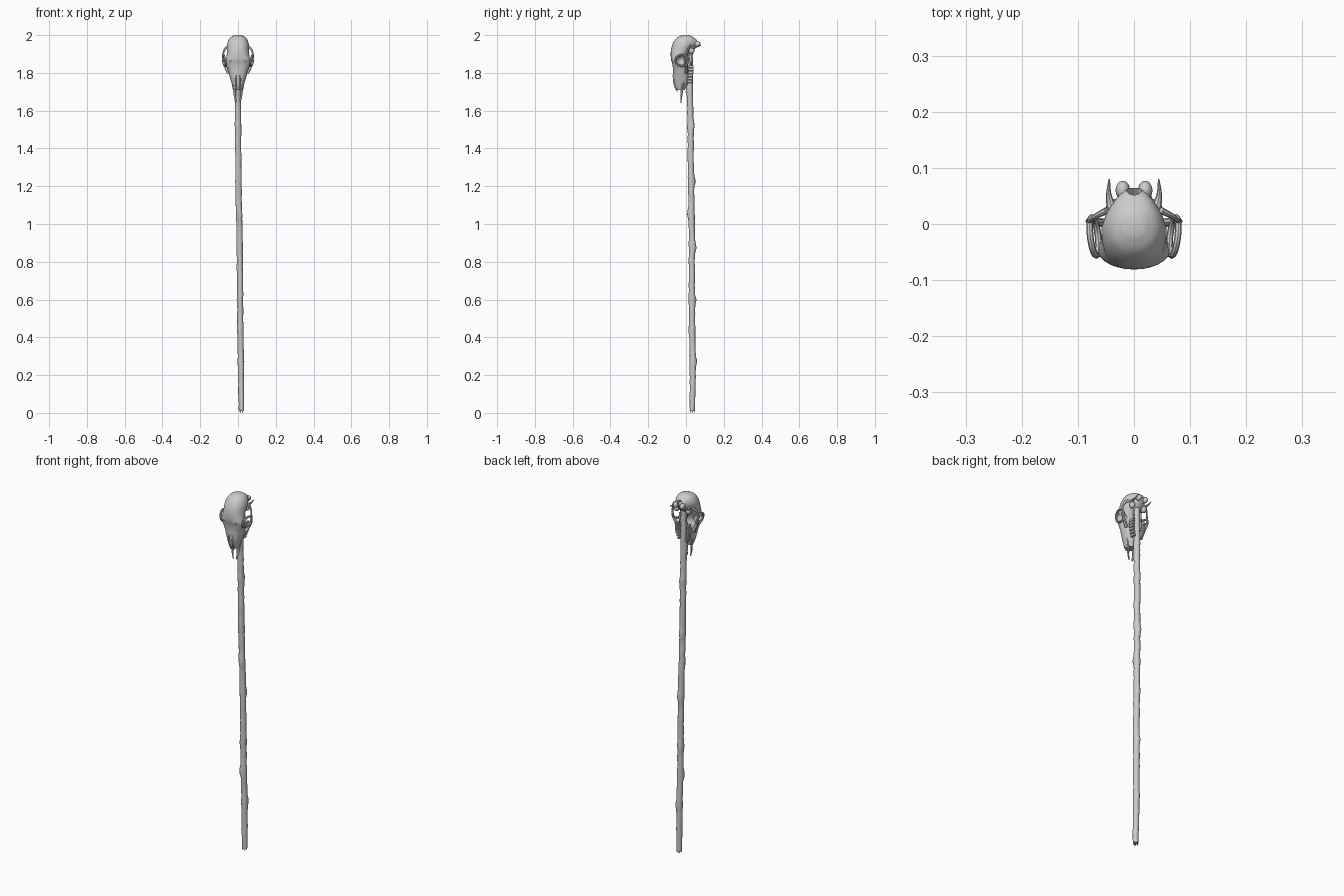
import bpy, bmesh, math, random
from mathutils import Vector, Matrix

if "Cube" in bpy.data.objects:
    bpy.data.objects.remove(bpy.data.objects["Cube"])

random.seed(4)


def finish(bm, name, angle=40):
    bmesh.ops.recalc_face_normals(bm, faces=bm.faces[:])
    me = bpy.data.meshes.new(name)
    bm.to_mesh(me)
    bm.free()
    ob = bpy.data.objects.new(name, me)
    bpy.context.collection.objects.link(ob)
    bpy.ops.object.select_all(action='DESELECT')
    ob.select_set(True)
    bpy.context.view_layer.objects.active = ob
    bpy.ops.object.shade_smooth_by_angle(angle=math.radians(angle))
    return ob


def skin(bm, rings):
    vs = [[bm.verts.new(p) for p in r] for r in rings]
    n = len(vs[0])
    for a, b in zip(vs, vs[1:]):
        for i in range(n):
            j = (i + 1) % n
            bm.faces.new((a[i], a[j], b[j], b[i]))
    bm.faces.new(vs[0])
    bm.faces.new(vs[-1])


def catmull(pts, steps):
    out = []
    for i in range(len(pts) - 1):
        p = [Vector(pts[max(0, min(len(pts) - 1, i + k))]) for k in (-1, 0, 1, 2)]
        for s in range(steps):
            t = s / steps
            out.append(0.5 * (2 * p[1] + (p[2] - p[0]) * t
                              + (2 * p[0] - 5 * p[1] + 4 * p[2] - p[3]) * t * t
                              + (3 * p[1] - p[0] - 3 * p[2] + p[3]) * t ** 3))
    return out + [Vector(pts[-1])]


def bone(name, pts, flat=1.0, steps=4, sides=8):
    """Mirrored pair of tapering bones; points are x, y, z, radius."""
    path = catmull(pts, steps)
    bm = bmesh.new()
    for s in (1, -1):
        rings = []
        for i, p in enumerate(path):
            a, b = path[max(i - 1, 0)], path[min(i + 1, len(path) - 1)]
            q = (b - a).xyz.to_track_quat('Z', 'X')
            ring = []
            for k in range(sides):
                t = 2 * math.pi * k / sides
                v = p.xyz + q @ Vector((math.cos(t) * p.w, math.sin(t) * p.w * flat, 0))
                ring.append((v.x * s, v.y, v.z))
            rings.append(ring)
        skin(bm, rings)
    return finish(bm, name)


def blobs(name, items):
    """Mirrored ellipsoids; items are (centre, radii)."""
    bm = bmesh.new()
    for c, r in items:
        for s in (1, -1):
            m = Matrix.Translation((c[0] * s, c[1], c[2])) @ Matrix.Diagonal((*r, 1))
            bmesh.ops.create_uvsphere(bm, u_segments=16, v_segments=10, radius=1, matrix=m)
    return finish(bm, name)


def cut(target, cutter):
    m = target.modifiers.new("cut", 'BOOLEAN')
    m.operation, m.object, m.solver = 'DIFFERENCE', cutter, 'EXACT'
    bpy.context.view_layer.objects.active = target
    bpy.ops.object.modifier_apply(modifier=m.name)
    bpy.data.objects.remove(cutter)


# crooked stick with knots
knots = [(0.27, 1.2), (0.44, 4.0), (0.6, 1.5), (0.88, 1.3), (1.05, 5.0),
         (1.23, 1.6), (1.52, 1.2), (1.7, 4.2)]
axis = catmull([(0.019, 0.034, 0), (0.014, 0.035, 0.3), (0.011, 0.031, 0.6), (0.009, 0.031, 0.9),
                (0.003, 0.027, 1.2), (0.001, 0.024, 1.5), (-0.001, 0.021, 1.7), (0, 0.02, 1.93)], 12)
bm = bmesh.new()
rings = []
for i, c in enumerate(axis):
    ring = []
    wob = Vector((random.uniform(-1, 1), random.uniform(-1, 1), 0)) * 0.0012
    for k in range(12):
        t = 2 * math.pi * k / 12
        r = 0.0135 + 0.0025 * min(1, i / 8) + random.uniform(-0.0006, 0.0006)
        for kz, ka in knots:
            near = math.exp(-((c.z - kz) / 0.022) ** 2)
            r += near * (0.001 + 0.008 * max(0, math.cos(t - ka)) ** 3)
        z = c.z + (abs(math.sin(3 * t)) * 0.014 if i == 0 else 0)
        ring.append((c.x + wob.x + r * math.cos(t), c.y + wob.y + r * math.sin(t), z))
    rings.append(ring)
skin(bm, rings)
finish(bm, "stick", 50)

# braincase and muzzle: z, front y, back y, half width, back taper
sections = [(2.0, -0.02, 0.018, 0.018, 0), (1.988, -0.045, 0.04, 0.04, 0.1),
            (1.968, -0.063, 0.064, 0.053, 0.4), (1.945, -0.074, 0.06, 0.058, 0.4),
            (1.918, -0.08, 0.04, 0.058, 0.35), (1.895, -0.081, 0.018, 0.06, 0.4),
            (1.87, -0.079, 0.002, 0.066, 0.4), (1.845, -0.072, 0.0, 0.064, 0.2),
            (1.815, -0.069, 0.014, 0.054, 0.1), (1.785, -0.068, 0.02, 0.046, 0.1),
            (1.755, -0.066, 0.016, 0.037, 0.1), (1.73, -0.06, 0.004, 0.029, 0.1),
            (1.71, -0.05, -0.006, 0.023, 0)]
bm = bmesh.new()
rings = []
for z, yf, yb, w, tp in catmull([s for s in sections], 3):
    ring = []
    for k in range(28):
        t = 2 * math.pi * k / 28
        cx, sy = math.cos(t), math.sin(t)
        y = (yf + yb) / 2 + (yb - yf) / 2 * math.copysign(abs(sy) ** 0.85, sy)
        x = w * math.copysign(abs(cx) ** 0.85, cx) * (1 - tp * max(0, sy))
        ring.append((x, y, z))
    rings.append(ring)
skin(bm, rings)
skull = finish(bm, "skull")

# eye sockets, nose opening, spinal opening, small brow holes
cut(skull, blobs("socket_cutter", [((0.068, -0.022, 1.866), (0.034, 0.032, 0.027))]))
cut(skull, blobs("temple_cutter", [((0.074, 0.006, 1.92), (0.022, 0.03, 0.03))]))
cut(skull, blobs("nose_cutter", [((0.0, -0.032, 1.70), (0.015, 0.016, 0.045))][:1]))
for name, loc, rot, r, d in [("spine_cutter", (0, 0.062, 1.972), (-0.85, 0, 0), 0.013, 0.05),
                             ("brow_cutter", (0.04, -0.07, 1.862), (1.57, 0, 0), 0.004, 0.04),
                             ("brow_cutter", (-0.04, -0.07, 1.862), (1.57, 0, 0), 0.004, 0.04)]:
    bpy.ops.mesh.primitive_cylinder_add(vertices=12, radius=r, depth=d, location=loc, rotation=rot)
    bpy.context.object.name = name
    cut(skull, bpy.context.object)

# rims around the eye sockets
rim = []
for k in range(13):
    t = 2 * math.pi * k / 12
    rim.append((0.071 + 0.008 * math.sin(t + 0.5), -0.022 + 0.034 * math.cos(t),
                1.866 + 0.029 * math.sin(t), 0.006))
bone("eye_rim", rim, steps=2)

# cheek arches from the muzzle round to the braincase
bone("cheek_arch", [(0.048, 0.0, 1.80, 0.011), (0.064, 0.004, 1.83, 0.009), (0.078, 0.006, 1.862, 0.007),
                    (0.078, 0.006, 1.90, 0.005), (0.068, 0.014, 1.928, 0.006),
                    (0.048, 0.024, 1.942, 0.008)], 0.8)
bone("cheek_spur", [(0.074, 0.0, 1.862, 0.006), (0.086, 0.006, 1.864, 0.002)])

# back of the skull: neck joints, hooks and ear bulbs
blobs("neck_joint", [((0.02, 0.06, 1.952), (0.013, 0.017, 0.016))])
bone("neck_hook", [(0.04, 0.03, 1.935, 0.009), (0.045, 0.052, 1.937, 0.005),
                   (0.044, 0.08, 1.945, 0.0012)])
blobs("ear_bulb", [((0.036, 0.03, 1.918), (0.014, 0.015, 0.018))])

# palate wings behind the tooth rows
bone("palate_wing", [(0.022, 0.018, 1.80, 0.008), (0.022, 0.026, 1.845, 0.006),
                     (0.02, 0.022, 1.895, 0.007)], 0.5)

# tooth rows
bm = bmesh.new()
for s in (1, -1):
    for i in range(6):
        f = i / 5
        m = Matrix.Translation((s * (0.024 + 0.012 * math.sin(f * 2)), 0.021 + 0.006 * f, 1.755 + 0.078 * f))
        m = m @ Matrix.Diagonal((0.013, 0.028, 0.0145, 1))
        bmesh.ops.create_cube(bm, size=1, matrix=m)
bmesh.ops.bevel(bm, geom=bm.edges[:], offset=0.002, segments=1, affect='EDGES')
finish(bm, "teeth", 30)

# muzzle tip prongs and nasal bones
bone("muzzle_prong", [(0.025, -0.018, 1.75, 0.011), (0.019, -0.022, 1.71, 0.009),
                      (0.016, -0.025, 1.675, 0.0065), (0.010, -0.027, 1.642, 0.003)], 0.7)
bone("nasal_bone", [(0.011, -0.06, 1.79, 0.011), (0.011, -0.057, 1.74, 0.009),
                    (0.009, -0.047, 1.702, 0.003)], 0.5)
